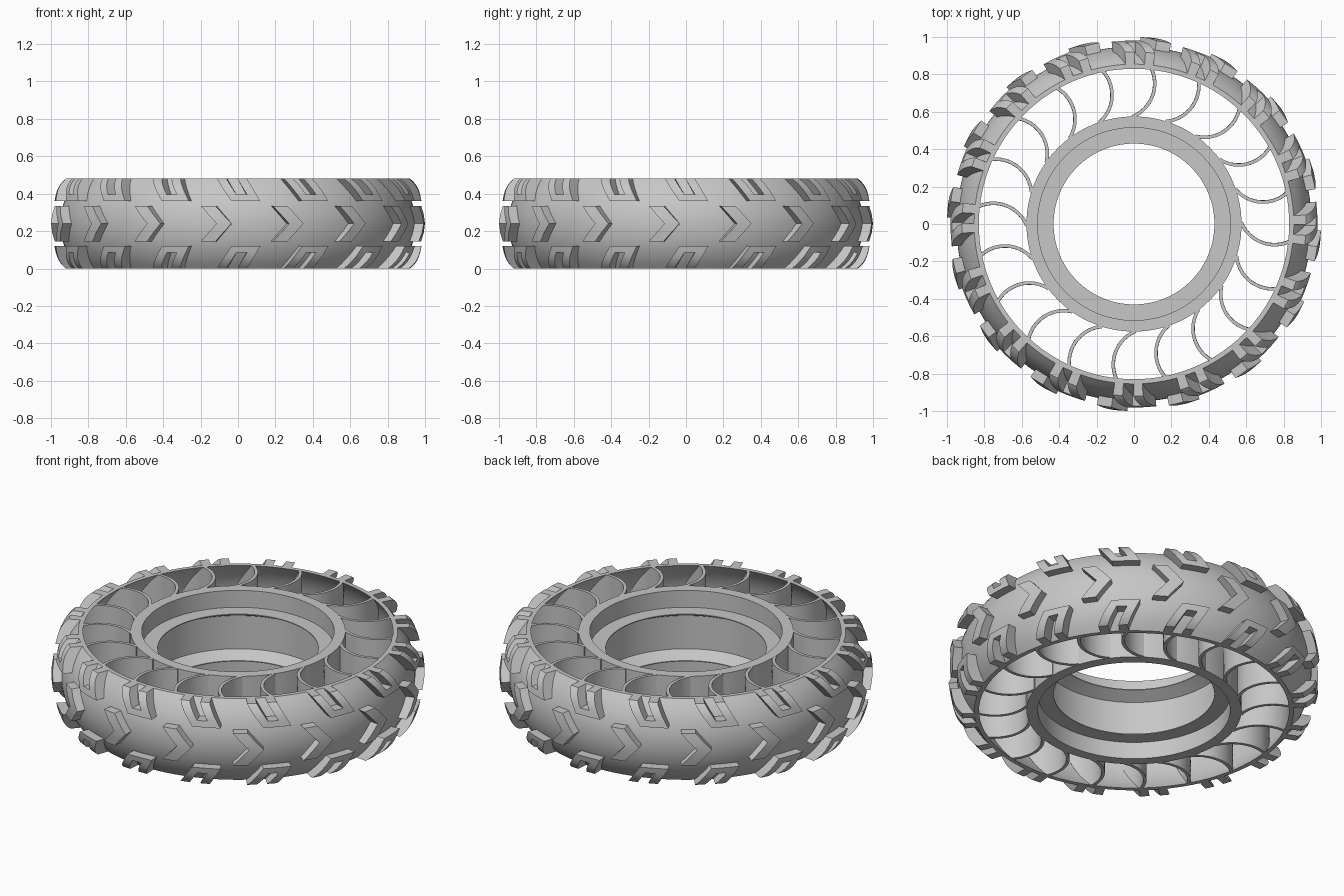
import bpy, bmesh
from math import sin, cos, acos, atan2, hypot, radians, sqrt, pi

cube = bpy.data.objects.get("Cube")
if cube:
    bpy.data.objects.remove(cube, do_unlink=True)

HEIGHT = 0.48
MID = HEIGHT / 2
LUGS = 16
SPOKES = 20
SHELL = 0.025

grey = bpy.data.materials.new("grey_rubber")
grey.use_nodes = True
COLOUR = (0.57, 0.57, 0.57, 1)
grey.diffuse_color = COLOUR
grey.node_tree.nodes["Principled BSDF"].inputs["Base Color"].default_value = COLOUR


def finish(bm, name, angle=30):
    """Turn a bmesh into a shaded object."""
    bmesh.ops.recalc_face_normals(bm, faces=bm.faces)
    mesh = bpy.data.meshes.new(name)
    bm.to_mesh(mesh)
    bm.free()
    mesh.materials.append(grey)
    obj = bpy.data.objects.new(name, mesh)
    bpy.context.collection.objects.link(obj)
    bpy.ops.object.select_all(action="DESELECT")
    obj.select_set(True)
    bpy.context.view_layer.objects.active = obj
    bpy.ops.object.shade_smooth_by_angle(angle=radians(angle))
    return obj


def lathe(name, profile, steps=128):
    """Spin a closed (radius, z) profile around z."""
    bm = bmesh.new()
    verts = [bm.verts.new((r, 0, z)) for r, z in profile]
    edges = [bm.edges.new((a, b)) for a, b in zip(verts, verts[1:] + verts[:1])]
    bmesh.ops.spin(bm, geom=verts + edges, axis=(0, 0, 1), cent=(0, 0, 0),
                   angle=2 * pi, steps=steps, use_duplicate=False)
    bmesh.ops.remove_doubles(bm, verts=bm.verts, dist=0.0001)
    return finish(bm, name, 20)


def body_radius(z):
    return 0.60 + sqrt(0.35 ** 2 - (z - MID) ** 2)


def shoulder_radius(z):
    """Outer face of the side lugs, rounded off towards the rim."""
    t = (abs(z - MID) - 0.10) / 0.14
    return 0.985 - 0.025 * t - 0.04 * max(t, 0) ** 4


# Tread band: a thin shell bulging on the outside and hollow on the inside
steps = 16
levels = [HEIGHT * i / steps for i in range(steps + 1)]
bulge = [(body_radius(z), z) for z in levels]
lathe("tread_band", bulge + [(r - SHELL, z) for r, z in reversed(bulge)])

# Hub ring: recessed ledges on both sides and an undercut groove inside the bore
lower = [(0.575, 0), (0.515, 0), (0.515, 0.10), (0.43, 0.10), (0.43, 0.105), (0.50, 0.142)]
lathe("hub_ring", lower + [(r, HEIGHT - z) for r, z in reversed(lower)])

# Curved spokes from the hub out to the hollow of the shell
CX, CY, ARC = -0.082, 0.752, 0.193
REACH = hypot(CX, CY)


def end_angle(z):
    """Arc angle at which a spoke meets the inside of the shell."""
    r = body_radius(z) - SHELL + 0.006
    return atan2(CY, CX) - acos((r * r - REACH ** 2 - ARC ** 2) / (2 * REACH * ARC))


bm = bmesh.new()
for k in range(SPOKES):
    turn = 2 * pi * k / SPOKES
    layers = []
    for z in levels:
        start, stop = radians(-68), end_angle(z)
        layer = []
        for rad in (ARC - 0.009, ARC + 0.009):
            line = []
            for i in range(17):
                a = start + (stop - start) * i / 16
                x, y = CX + rad * cos(a), CY + rad * sin(a)
                line.append(bm.verts.new((x * cos(turn) - y * sin(turn),
                                          x * sin(turn) + y * cos(turn),
                                          0.001 + z * 0.996)))
            layer.append(line)
        layers.append(layer)
    for i in range(16):
        for inner, outer in (layers[0], layers[-1]):
            bm.faces.new((inner[i], inner[i + 1], outer[i + 1], outer[i]))
        for low, high in zip(layers, layers[1:]):
            for a, b in zip(low, high):
                bm.faces.new((a[i], a[i + 1], b[i + 1], b[i]))
    for low, high in zip(layers, layers[1:]):
        for i in (0, -1):
            bm.faces.new((low[0][i], low[1][i], high[1][i], high[0][i]))
finish(bm, "spokes")


def add_lug(bm, turn, rows, skip, outer):
    """Raise a patch of cells; rows are (z, [angles]) and skip drops cells."""
    grids = []
    for top in (False, True):
        grid = []
        for z, angles in rows:
            r = outer(z) if top else body_radius(z) - 0.004
            grid.append([bm.verts.new((r * sin(radians(d) + turn),
                                       -r * cos(radians(d) + turn), z)) for d in angles])
        grids.append(grid)
    low, high = grids
    cells = [(i, j) for i in range(len(rows) - 1)
             for j in range(len(rows[0][1]) - 1) if not skip(i, j)]
    sides = {}
    for i, j in cells:
        ring = [(i, j), (i, j + 1), (i + 1, j + 1), (i + 1, j)]
        for grid in (low, high):
            bm.faces.new([grid[a][b] for a, b in ring])
        for p, q in zip(ring, ring[1:] + ring[:1]):
            sides.setdefault(frozenset((p, q)), []).append((p, q))
    # Walls only along the outline of the patch
    for uses in sides.values():
        if len(uses) == 1:
            (a, b), (c, d) = uses[0]
            bm.faces.new((low[a][b], low[c][d], high[c][d], high[a][b]))


def side_rows(upper):
    """U-shaped lug: closed end towards the middle, slanted legs to the edge."""
    rows = []
    for z in (0.36, 0.395, 0.42, 0.44, 0.46, 0.472, HEIGHT):
        t = (z - 0.36) / 0.12
        left, right = -2 - 5 * t, 7 - 4 * t
        angles = [left + (right - left) * f for f in (0, 0.32, 0.68, 1)]
        rows.append((z if upper else HEIGHT - z, angles))
    return rows


# Side lugs, mirrored top and bottom
for name, upper in (("upper_side_lugs", True), ("lower_side_lugs", False)):
    bm = bmesh.new()
    for k in range(LUGS):
        add_lug(bm, 2 * pi * k / LUGS, side_rows(upper),
                lambda i, j: i > 0 and j == 1, shoulder_radius)
    finish(bm, name)

# Arrow-shaped lugs around the middle
bm = bmesh.new()
for k in range(LUGS):
    rows = [(MID + 0.095 * s, [-2 - 5 * abs(s) - w for w in (4.6, 2.3, 0)])
            for s in (-1, -0.5, 0, 0.5, 1)]
    add_lug(bm, 2 * pi * k / LUGS, rows, lambda i, j: False,
            lambda z: body_radius(z) + 0.05)
finish(bm, "centre_lugs")
